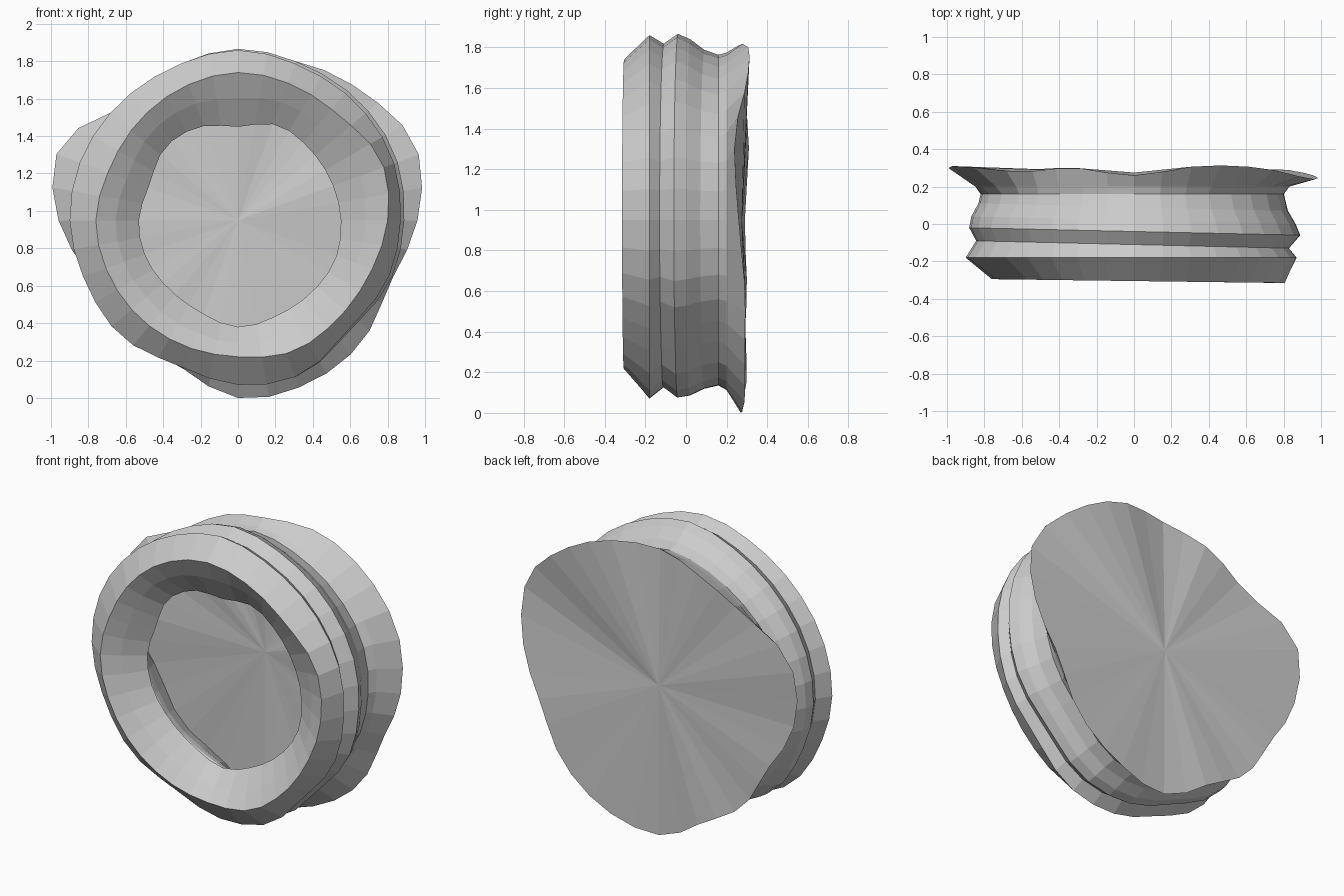
import bpy, bmesh, math

if "Cube" in bpy.data.objects:
    bpy.data.objects.remove(bpy.data.objects["Cube"])

CZ, N = 0.95, 36  # hub height, segments around the y axis

# Outline radii, every 22.5 degrees counter-clockwise from +x
HOLE = [.55, .54, .54, .55, .50, .54, .55, .51, .53, .53, .52, .53, .57, .55, .55, .56]
FRONT = [.80, .83, .78, .78, .79, .77, .75, .74, .76, .75, .74, .73, .73, .76, .75, .76]
BODY = [.87, .89, .89, .89, .91, .89, .89, .90, .90, .88, .88, .84, .88, .89, .83, .86]
BACK = [.96, 1.03, .96, .91, .86, .84, .86, 1.03, .96, .84, .85, .84, .95, .95, .93, .88]
BACK_Y = [.26, .24, .30, .31, .26, .30, .28, .31, .29, .30, .29, .30, .27, .29, .29, .29]


def sample(vals, t):
    """Periodic Catmull-Rom lookup, t in turns."""
    f = t * len(vals)
    i = math.floor(f)
    u = f - i
    a, b, c, d = (vals[(i + k) % len(vals)] for k in (-1, 0, 1, 2))
    return b + .5 * u * (c - a + u * (2*a - 5*b + 4*c - d + u * (3*(b - c) + d - a)))


def add_ring(bm, radius, y):
    ring = []
    for i in range(N):
        t = i / N
        a = t * 2 * math.pi
        r = radius(t)
        ring.append(bm.verts.new((r * math.cos(a), y(t), CZ + r * math.sin(a))))
    return ring


def bridge(bm, r0, r1):
    for i in range(N):
        j = (i + 1) % N
        bm.faces.new((r0[i], r0[j], r1[j], r1[i]))


def finish(bm, name):
    bmesh.ops.recalc_face_normals(bm, faces=bm.faces)
    me = bpy.data.meshes.new(name)
    bm.to_mesh(me)
    bm.free()
    bpy.context.collection.objects.link(bpy.data.objects.new(name, me))


bm = bmesh.new()
# Funnel mouth at the front
rings = [
    add_ring(bm, lambda t: sample(HOLE, t), lambda t: -.15),
    add_ring(bm, lambda t: .5 * (sample(HOLE, t) + sample(FRONT, t)) + .01, lambda t: -.24),
    add_ring(bm, lambda t: sample(FRONT, t), lambda t: -.305 - .01 * math.cos(2 * math.pi * t)),
    add_ring(bm, lambda t: sample(BODY, t), lambda t: -.18),
]
# Grooved side: (y, scale, back-outline blend, ridge wobble)
for y, s, w, amp in [(-.11, .945, 0, .01), (-.04, 1.0, 0, .02), (.02, .98, 0, .012),
                     (.09, .935, .05, .012), (.16, .915, .1, .01), (.20, .945, .3, .005)]:
    rings.append(add_ring(
        bm,
        lambda t: (sample(BODY, t) * (1 - w) + sample(BACK, t) * .93 * w) * s
        + amp * math.cos(2 * math.pi * t + y * 8),
        lambda t: y - .02 * math.cos(2 * math.pi * t) * (y < .15)))
# Flared back rim
back = add_ring(bm, lambda t: sample(BACK, t), lambda t: sample(BACK_Y, t))
rings.append(back)
for r0, r1 in zip(rings, rings[1:]):
    bridge(bm, r0, r1)
# Back disc fanned to the hub
hub = bm.verts.new((0, .275, CZ))
for i in range(N):
    bm.faces.new((back[i], back[(i + 1) % N], hub))
finish(bm, "hollow_drum")
